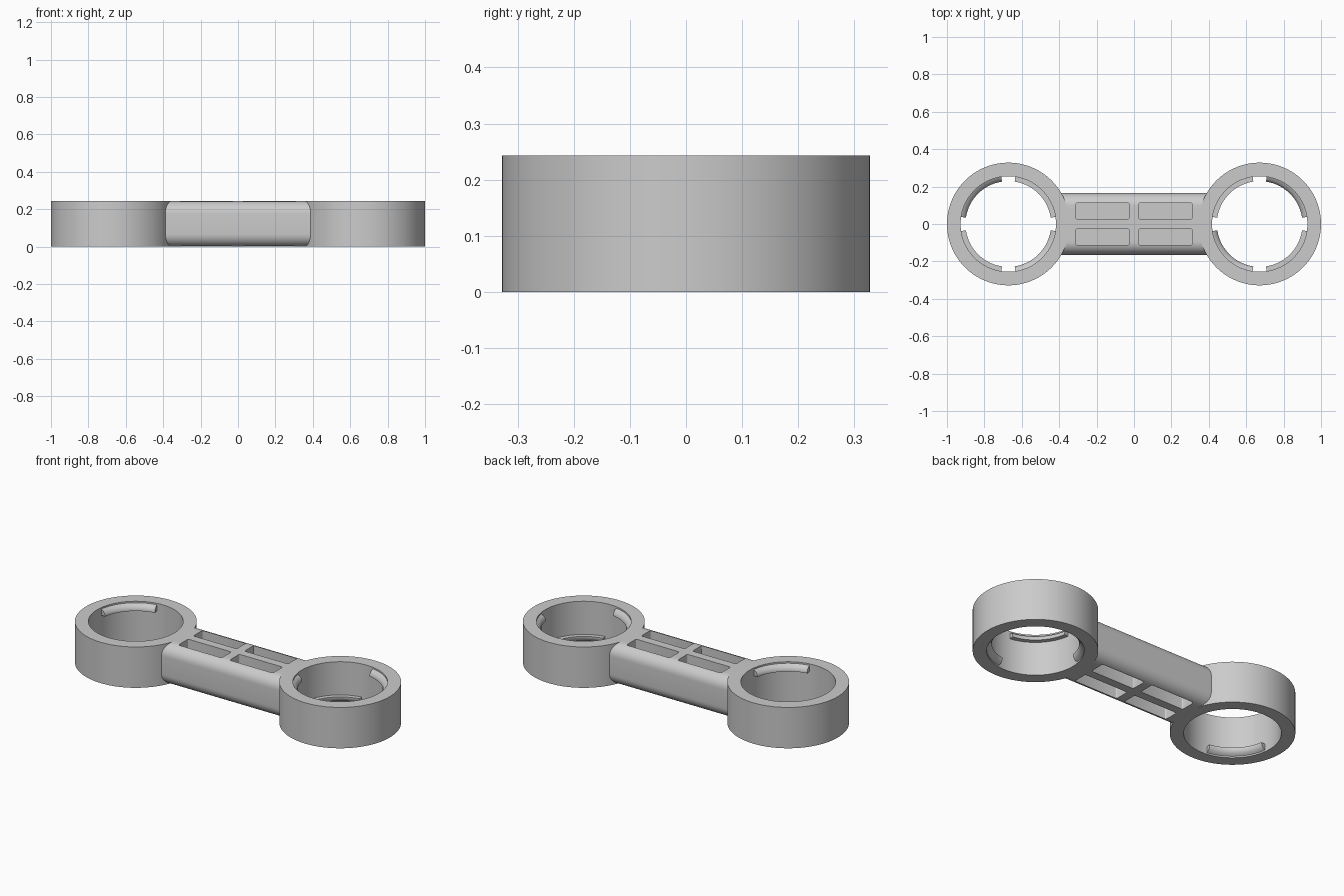
import bpy, bmesh, math

if "Cube" in bpy.data.objects:
    bpy.data.objects.remove(bpy.data.objects["Cube"])

H = 0.243            # overall height
CX = 0.672           # ring centre offset
R_OUT, R_IN = 0.328, 0.255

grey = bpy.data.materials.new("light_grey")
grey.diffuse_color = (0.6, 0.6, 0.6, 1)
grey.use_nodes = True
grey.node_tree.nodes["Principled BSDF"].inputs["Base Color"].default_value = grey.diffuse_color


def finish(bm, name, loc=(0, 0, 0)):
    bmesh.ops.recalc_face_normals(bm, faces=bm.faces)
    me = bpy.data.meshes.new(name)
    bm.to_mesh(me)
    bm.free()
    me.materials.append(grey)
    ob = bpy.data.objects.new(name, me)
    ob.location = loc
    bpy.context.collection.objects.link(ob)
    return ob


def smooth(ob):
    bpy.ops.object.select_all(action='DESELECT')
    ob.select_set(True)
    bpy.context.view_layer.objects.active = ob
    bpy.ops.object.shade_smooth_by_angle(angle=math.radians(28))


def sweep(name, profile, a0, a1, n, loc):
    """Sweep a closed (radius, z) profile around z, full turn or arc."""
    full = abs(a1 - a0) >= 359.9
    bm = bmesh.new()
    rows = []
    for i in range(n if full else n + 1):
        a = math.radians(a0 + (a1 - a0) * i / n)
        rows.append([bm.verts.new((r * math.cos(a), r * math.sin(a), z)) for r, z in profile])
    m = len(profile)
    for i in range(n):
        p, q = rows[i], rows[(i + 1) % len(rows)]
        for j in range(m):
            k = (j + 1) % m
            bm.faces.new((p[j], p[k], q[k], q[j]))
    if not full:
        bm.faces.new(rows[0])
        bm.faces.new(rows[-1])
    ob = finish(bm, name, loc)
    smooth(ob)
    return ob


# End rings with snap tabs: two high and two low in each ring
high = [(R_IN + 0.004, 0.234), (R_IN, 0.234), (0.241, 0.226), (0.232, 0.214),
        (0.229, 0.204), (0.229, 0.197), (R_IN + 0.004, 0.197)]
low = [(r, H - z) for r, z in high]
for side, s in (("left", -1), ("right", 1)):
    loc = (s * CX, 0, 0)
    sweep(side + "_ring", [(R_IN, 0), (R_OUT, 0), (R_OUT, H), (R_IN, H)], 0, 360, 96, loc)
    for q in range(4):
        a = 45 + 90 * q
        is_high = (q % 2 == 0) == (s > 0)
        sweep(f"{side}_snap_tab_{q + 1}", high if is_high else low,
              a - 36.5, a + 36.5, 20, loc)

# Connecting bar: rounded edges, ends curved to fit the rings
W, F = 0.165, 0.068
half = [(W - F) * i / 5 for i in range(5)]
cols = [(y, H / 2) for y in half]
for i in range(11):
    t = math.radians(90 - 9 * i)
    cols.append((W - F + F * math.cos(t), H / 2 - F + F * math.sin(t)))
cols = [(-y, h) for y, h in reversed(cols[1:])] + cols
bm = bmesh.new()
grid = []
for y, h in cols:
    x = CX - math.sqrt(R_OUT ** 2 - y ** 2) + 0.003
    grid.append([bm.verts.new((sx * x, y, H / 2 + sz * h))
                 for sx, sz in ((-1, 1), (1, 1), (1, -1), (-1, -1))])
for p, q in zip(grid, grid[1:]):
    for j in range(4):
        k = (j + 1) % 4
        bm.faces.new((p[j], p[k], q[k], q[j]))
bm.faces.new(grid[0])
bm.faces.new(grid[-1])
bar = finish(bm, "connecting_bar")

# Pocket cutters: four on top and four underneath, leaving a middle web
bm = bmesh.new()
for sx in (-1, 1):
    for sy in (-1, 1):
        for z0, z1 in ((0.147, 0.3), (-0.06, 0.096)):
            pts = []
            for cx, cy, a0 in ((0.302, 0.104, 0), (0.035, 0.104, 90),
                               (0.035, 0.034, 180), (0.302, 0.034, 270)):
                for i in range(4):
                    a = math.radians(a0 + 30 * i)
                    pts.append((sx * (cx + 0.009 * math.cos(a)),
                                sy * (cy + 0.009 * math.sin(a))))
            lo = [bm.verts.new((x, y, z0)) for x, y in pts]
            hi = [bm.verts.new((x, y, z1)) for x, y in pts]
            bm.faces.new(lo)
            bm.faces.new(hi)
            for i in range(len(pts)):
                k = (i + 1) % len(pts)
                bm.faces.new((lo[i], lo[k], hi[k], hi[i]))
cutter = finish(bm, "pocket_cutter")
cutter.hide_render = True
mod = bar.modifiers.new("pockets", 'BOOLEAN')
mod.operation = 'DIFFERENCE'
mod.solver = 'EXACT'
mod.object = cutter
bpy.context.view_layer.objects.active = bar
bpy.ops.object.modifier_apply(modifier=mod.name)
bpy.data.objects.remove(cutter)
smooth(bar)
